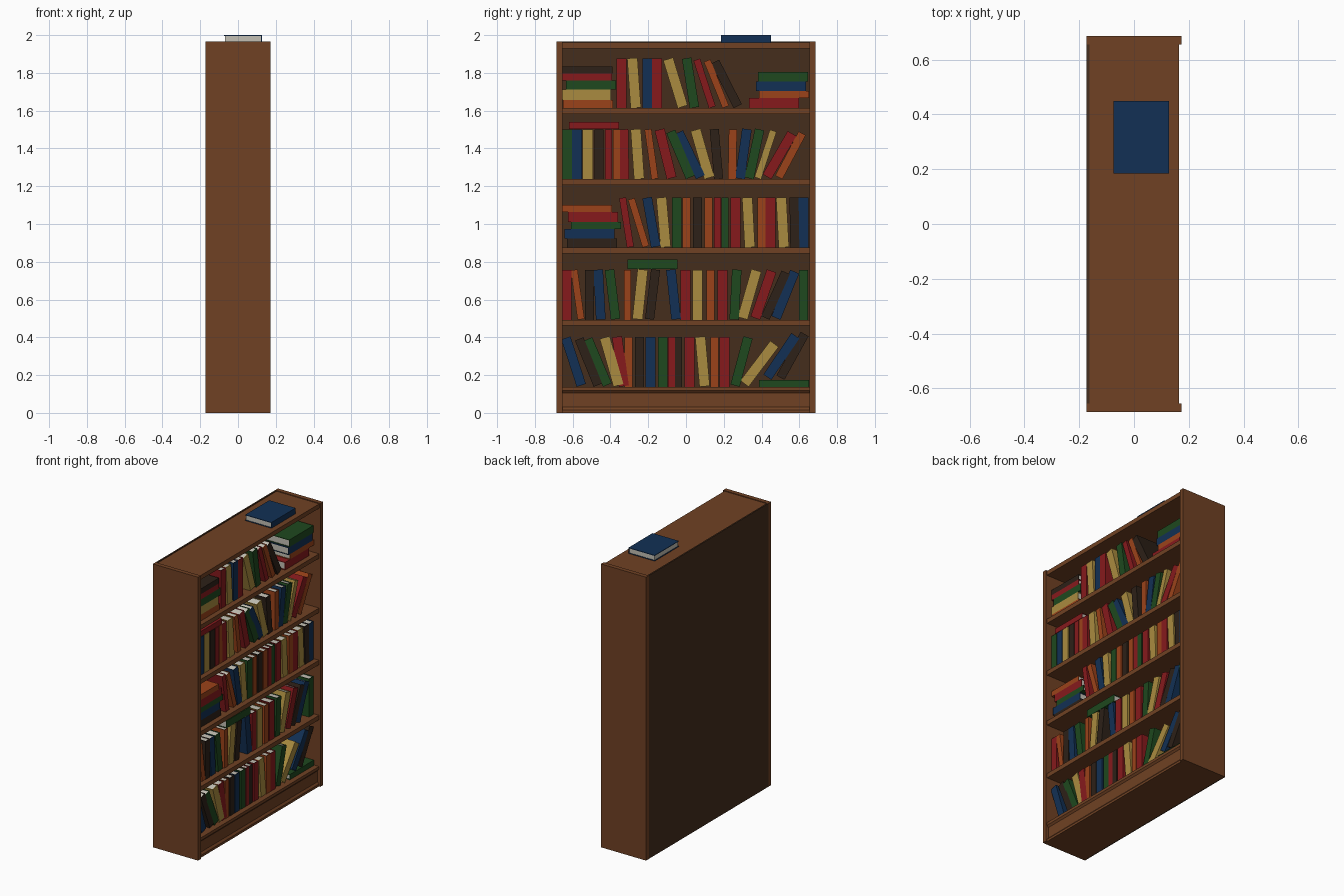
import bpy, bmesh
from math import sin, cos, radians
from mathutils import Matrix

if "Cube" in bpy.data.objects:
    bpy.data.objects.remove(bpy.data.objects["Cube"])


def material(name, rgb):
    m = bpy.data.materials.new(name)
    m.diffuse_color = (*rgb, 1)
    m.use_nodes = True
    m.node_tree.nodes["Principled BSDF"].inputs["Base Color"].default_value = m.diffuse_color
    return m


WOOD = material("wood", (0.16, 0.053, 0.017))
BACK = material("dark_wood", (0.06, 0.027, 0.012))
PAGES = material("pages", (0.55, 0.53, 0.46))

# cover material and usual thickness for each book colour; lowercase = thin book
COVERS = {
    "R": (material("red_cover", (0.24, 0.01, 0.012)), 0.053),
    "G": (material("green_cover", (0.013, 0.065, 0.013)), 0.050),
    "N": (material("navy_cover", (0.006, 0.03, 0.09)), 0.051),
    "Y": (material("yellow_cover", (0.40, 0.26, 0.05)), 0.055),
    "O": (material("orange_cover", (0.33, 0.055, 0.01)), 0.043),
    "K": (material("black_cover", (0.026, 0.015, 0.009)), 0.048),
}
THIN = 0.037
BOOK_H, SPINE_X, FORE_X = 0.264, 0.127, -0.074


def add_box(bm, x0, x1, y0, y1, z0, z1, slot=0):
    m = Matrix.Translation(((x0 + x1) / 2, (y0 + y1) / 2, (z0 + z1) / 2))
    m = m @ Matrix.Diagonal((x1 - x0, y1 - y0, z1 - z0, 1))
    verts = bmesh.ops.create_cube(bm, size=1, matrix=m)["verts"]
    for f in {f for v in verts for f in v.link_faces}:
        f.material_index = slot


def add_prism(bm, xy, z0, z1, slot=0):
    base = bm.faces.new([bm.verts.new((x, y, z0)) for x, y in xy])
    base.material_index = slot
    top = bmesh.ops.extrude_face_region(bm, geom=[base])["geom"]
    bmesh.ops.translate(bm, vec=(0, 0, z1 - z0),
                        verts=[g for g in top if isinstance(g, bmesh.types.BMVert)])
    bmesh.ops.recalc_face_normals(bm, faces=bm.faces)


def finish(name, bm, mats):
    me = bpy.data.meshes.new(name)
    bm.to_mesh(me)
    bm.free()
    for m in mats:
        me.materials.append(m)
    ob = bpy.data.objects.new(name, me)
    bpy.context.collection.objects.link(ob)
    return ob


def panel(name, *dims, mat=WOOD):
    bm = bmesh.new()
    add_box(bm, *dims)
    return finish(name, bm, [mat])


def thickness(c):
    return THIN if c.islower() else COVERS[c][1]


def book(name, c, y, z, lean, t=None):
    """Book resting on height z, centred at y, top leaning towards +y."""
    cover, t = COVERS[c.upper()][0], t or thickness(c)
    h, w, e = t / 2, BOOK_H / 2, 0.004
    bm = bmesh.new()
    # U-shaped cover, then the inset page block
    add_prism(bm, [(FORE_X, -h), (SPINE_X, -h), (SPINE_X, h), (FORE_X, h),
                   (FORE_X, h - e), (SPINE_X - e, h - e),
                   (SPINE_X - e, e - h), (FORE_X, e - h)], -w, w)
    add_box(bm, FORE_X + e, SPINE_X - e, e - h, h - e, e - w, w - e, 1)
    ob = finish(name, bm, [cover, PAGES])
    a = radians(lean)
    ob.location = (0, y, z + (BOOK_H * cos(a) + t * abs(sin(a))) / 2)
    ob.rotation_euler = (-a, 0, 0)


def row(z, colours, ys, leans):
    for c, y, a in zip(colours, ys, leans):
        book("upright_book", c, y, z, a)


def stack(z, colours, ys):
    for c, y in zip(colours, ys):
        book("lying_book", c, y, z, 90)
        z += thickness(c)


# case: sides, back, top, shelves
for s, side in ((-1, "left"), (1, "right")):
    y0, y1 = sorted((s * 0.655, s * 0.685))
    panel(side + "_side", -0.173, 0.173, y0, y1, 0, 1.965)
panel("back_panel", -0.173, -0.163, -0.655, 0.655, 0, 1.965, mat=BACK)
panel("top_board", -0.163, 0.165, -0.655, 0.655, 1.93, 1.96)
SHELVES = [0.138, 0.493, 0.875, 1.237, 1.613]
for z in SHELVES[1:]:
    panel("shelf", -0.163, 0.163, -0.655, 0.655, z - 0.031, z)

# plinth with a slightly recessed front, profile swept along y
bm = bmesh.new()
add_prism(bm, [(-0.163, 0), (0.163, 0), (0.163, 0.016), (0.152, 0.03),
               (0.152, 0.105), (0.163, 0.118), (0.163, 0.138), (-0.163, 0.138)],
          -0.655, 0.655)
bm.transform(Matrix.Rotation(radians(90), 4, "X"))
finish("plinth", bm, [WOOD])

# bottom shelf
z = SHELVES[0]
row(z, "NKGYROKNGrkRYORGY",
    [-.595, -.516, -.468, -.394, -.347, -.304, -.246, -.188, -.124, -.077,
     -.040, .019, .087, .151, .204, .294, .389],
    [-18, -22, -23, -16, -8, 0, 0, 0, 0, 0, 0, 0, -5, 0, 0, 15, 37])
stack(z, "g", [.518])
row(z + THIN, "NK", [.505, .564], [34, 29])

# second shelf
z = SHELVES[1]
row(z, "OoKNGoYKNRYORGYRKNG",
    [], [])
row(z, "RoKNGoYKNRYORGYRKNG",
    [-.632, -.574, -.511, -.458, -.389, -.310, -.243, -.177, -.066, -.003,
     .061, .130, .193, .262, .336, .410, .474, .526, .622],
    [0, -8, 0, -3, -7, 0, 6, 7, -6, 0, 0, 0, 0, 3, 16, 19, 24, 22, 0])
stack(z + 0.268, "G", [-.177])

# middle shelf
z = SHELVES[2]
stack(z, "KNgRo", [-.497, -.510, -.476, -.492, -.523])
row(z, "roNYGOKOrgRYORYKN",
    [-.315, -.251, -.183, -.119, -.050, .003, .061, .119, .167, .206, .262,
     .331, .399, .447, .511, .574, .622],
    [-9, -17, -10, -5, 0, 0, 0, 0, 0, 0, 0, -3, 0, 0, -3, -1, 0])

# fourth shelf
z = SHELVES[3]
row(z, "GNYKroRYoRGNYKONGyRO",
    [-.629, -.577, -.521, -.460, -.410, -.368, -.330, -.257, -.183, -.108,
     -.029, .019, .087, .161, .246, .304, .362, .421, .495, .553],
    [0, 0, 0, 0, 0, 0, -1, -4, -8, -14, -23, -26, -16, -5, 1, 8, 12, 18, 30, 28])
stack(z + 0.266, "r", [-.487])

# upper shelf
z = SHELVES[4]
stack(z, "OYGrk", [-.518, -.529, -.503, -.523, -.521])
row(z, "RYNRYGroK",
    [-.341, -.275, -.206, -.153, -.056, .024, .098, .161, .214],
    [0, -4, 0, 0, -17, -9, -18, -22, -27])
stack(z, "RoNG", [.466, .518, .503, .513])

# loose book on top of the case
book("top_book", "N", 0.317, 1.96, 90, t=0.04)
